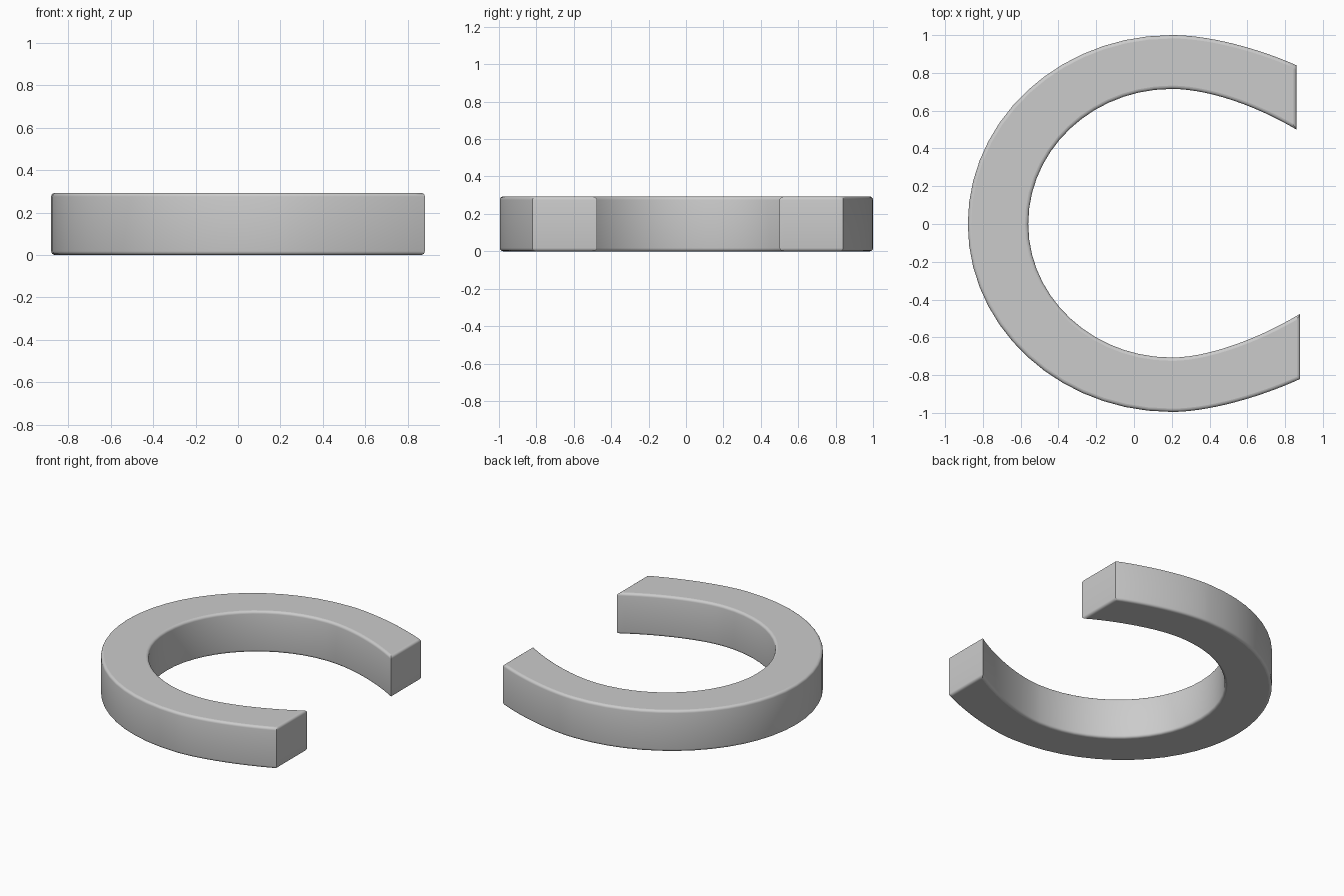
import bpy, math

if "Cube" in bpy.data.objects:
    bpy.data.objects.remove(bpy.data.objects["Cube"])

HEIGHT, BEVEL, K = 0.293, 0.018, 0.552


def arc(cx, left, top, bottom, end_top, end_bot):
    """Open C-shaped path, upper tip to lower tip: (point, handle in, handle out)."""
    a = cx - left
    dx = 0.2
    st = (end_top[1] - top) / (end_top[0] - cx - 0.3)
    sb = (end_bot[1] - bottom) / (end_bot[0] - cx - 0.3)
    tip_t = (end_top[0] - dx, end_top[1] - dx * st)
    tip_b = (end_bot[0] - dx, end_bot[1] - dx * sb)
    return [
        (end_top, end_top, tip_t),
        ((cx, top), (cx + 0.2, top), (cx - a * K, top)),
        ((left, 0), (left, top * K), (left, bottom * K)),
        ((cx, bottom), (cx - a * K, bottom), (cx + 0.2, bottom)),
        (end_bot, tip_b, end_bot),
    ]


# Closed outline: outer arc down, inner arc back up
outer = arc(0.2, -0.88, 1.0, -0.995, (0.86, 0.84), (0.88, -0.82))
inner = arc(0.2, -0.56, 0.715, -0.707, (0.86, 0.50), (0.88, -0.475))
path = outer + [(p, ho, hi) for p, hi, ho in reversed(inner)]


def toward(p, q):
    return tuple(p[i] + (q[i] - p[i]) / 3 for i in range(2))


# Straight handles across the two cut ends
for i, j in ((4, 5), (9, 0)):
    p, q = path[i][0], path[j][0]
    path[i] = (p, path[i][1], toward(p, q))
    path[j] = (q, toward(q, p), path[j][2])

# Extruded outline with softly rounded rims
curve = bpy.data.curves.new("open_ring", 'CURVE')
curve.dimensions = '2D'
curve.fill_mode = 'BOTH'
curve.resolution_u = 14
curve.extrude = HEIGHT / 2 - BEVEL
curve.bevel_depth = BEVEL
curve.bevel_resolution = 3
curve.offset = -BEVEL
spline = curve.splines.new('BEZIER')
spline.bezier_points.add(len(path) - 1)
spline.use_cyclic_u = True
for bp, (p, hi, ho) in zip(spline.bezier_points, path):
    bp.handle_left_type = bp.handle_right_type = 'FREE'
    bp.co = (*p, 0)
    bp.handle_left = (*hi, 0)
    bp.handle_right = (*ho, 0)

ring = bpy.data.objects.new("open_ring", curve)
bpy.context.collection.objects.link(ring)
ring.location.z = HEIGHT / 2
bpy.context.view_layer.objects.active = ring
ring.select_set(True)
bpy.ops.object.convert(target='MESH')
bpy.ops.object.shade_smooth_by_angle(angle=math.radians(40))
